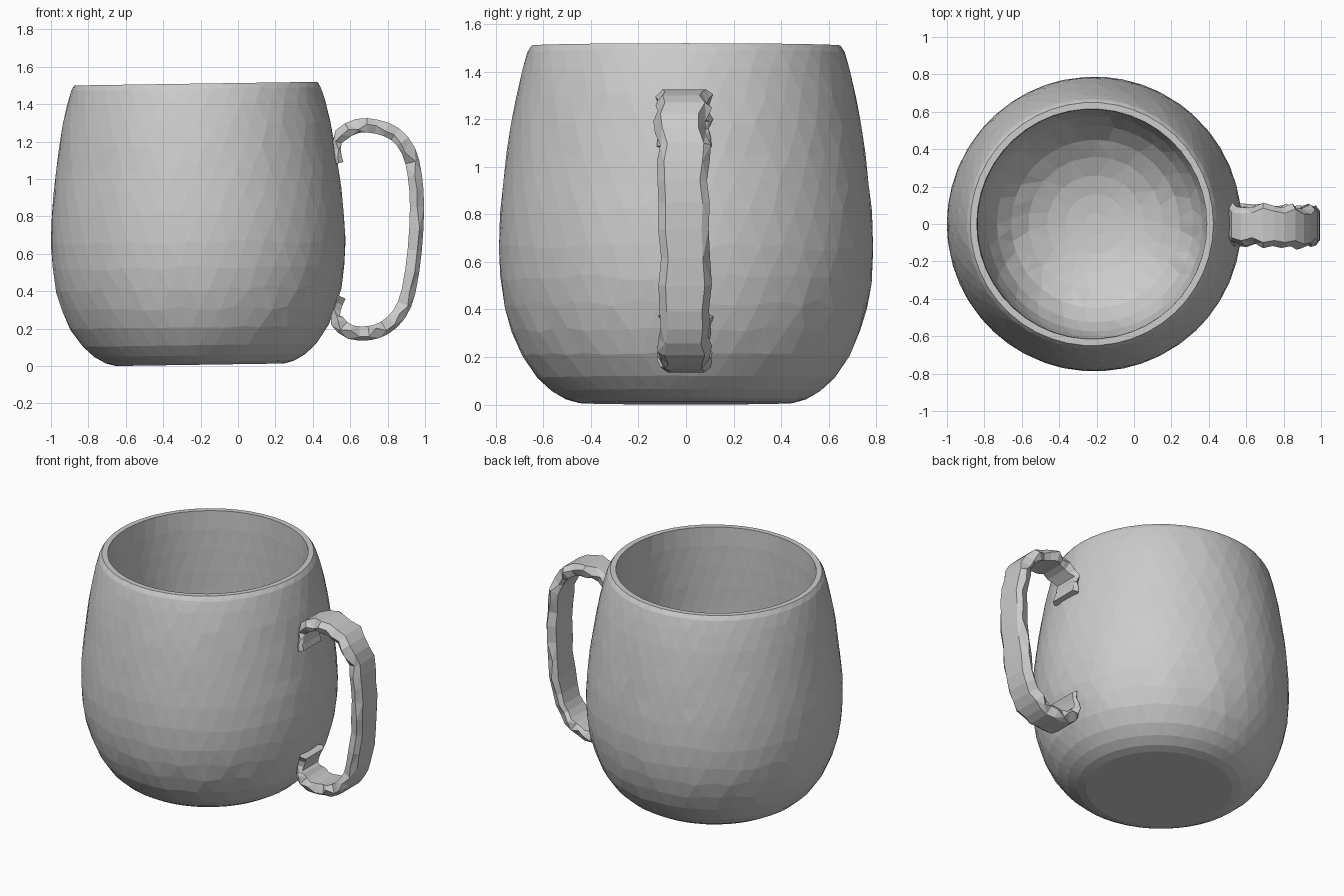
import bpy, bmesh, math, random
from mathutils import Vector

if "Cube" in bpy.data.objects:
    bpy.data.objects.remove(bpy.data.objects["Cube"])

random.seed(4)
SEGS = 46


def finish(bm, name):
    bmesh.ops.triangulate(bm, faces=[f for f in bm.faces if len(f.verts) == 4])
    bmesh.ops.recalc_face_normals(bm, faces=bm.faces)
    me = bpy.data.meshes.new(name)
    bm.to_mesh(me)
    bm.free()
    ob = bpy.data.objects.new(name, me)
    bpy.context.collection.objects.link(ob)
    return ob


def smooth_profile(pts, sub):
    """Catmull-Rom resampling of a short point list."""
    p = [Vector(q) for q in pts]
    p = [2 * p[0] - p[1]] + p + [2 * p[-1] - p[-2]]
    out = []
    for i in range(1, len(p) - 2):
        a, b, c, d = p[i - 1:i + 3]
        for k in range(sub):
            t = k / sub
            out.append(0.5 * (2 * b + (c - a) * t + (2 * a - 5 * b + 4 * c - d) * t * t
                              + (3 * b - a - 3 * c + d) * t ** 3))
    return out + [p[-2]]


# mug body: outer wall, thin rim, near-vertical inside ending in a bowl, as (radius, height)
outer = [(0.45, 0), (0.505, 0.015), (0.565, 0.05), (0.625, 0.105), (0.69, 0.2), (0.733, 0.3),
         (0.763, 0.41), (0.781, 0.52), (0.788, 0.65), (0.782, 0.8), (0.77, 0.92),
         (0.755, 1.04), (0.738, 1.16), (0.717, 1.28), (0.69, 1.4), (0.668, 1.475),
         (0.65, 1.503)]
inner = [(0.615, 1.503), (0.613, 1.38), (0.615, 1.24), (0.618, 1.1), (0.622, 0.96),
         (0.622, 0.82), (0.617, 0.68), (0.603, 0.55), (0.575, 0.43), (0.525, 0.325),
         (0.45, 0.235), (0.36, 0.17), (0.26, 0.125), (0.16, 0.1), (0.06, 0.09)]
profile = outer + inner
rim = len(outer)
fixed = {0, rim - 1, rim}
bm = bmesh.new()
rings = []
for j, (r, z) in enumerate(profile):
    n = SEGS if r > 0.4 else SEGS // 2
    wob = 0 if j in fixed else 1
    shift = 0.5 * (j % 2) if wob else 0
    ring = []
    for i in range(n):
        a = 2 * math.pi * (i + shift + wob * random.uniform(-0.12, 0.12)) / n
        h = z + wob * random.uniform(-0.05, 0.05) * min(max(z - 0.1, 0), 0.3, 1.51 - z)
        ring.append(bm.verts.new((r * math.cos(a), r * math.sin(a), h)))
    rings.append(ring)
for A, B in zip(rings, rings[1:]):
    n, m = len(A), len(B)
    if n == m:
        for i in range(n):
            bm.faces.new((A[i], A[(i + 1) % n], B[(i + 1) % n], B[i]))
    else:                                   # ring with half as many points
        for i in range(m):
            a0, a1, a2 = A[2 * i], A[2 * i + 1], A[(2 * i + 2) % n]
            b0, b1 = B[i], B[(i + 1) % m]
            bm.faces.new((a0, a1, b0))
            bm.faces.new((a1, b1, b0))
            bm.faces.new((a1, a2, b1))
bm.faces.new(rings[0])
bm.faces.new(rings[-1])
body = finish(bm, "mug_body")
body.location = (-0.203, 0, 0.007)
body.rotation_euler = (0, -0.015, 0)

# handle: flat band swept along a path whose ends curl against the wall
path = [(0.54, 1.085), (0.525, 1.16), (0.55, 1.235), (0.64, 1.284), (0.74, 1.28),
        (0.84, 1.24), (0.912, 1.15), (0.945, 1.02), (0.957, 0.85), (0.945, 0.62),
        (0.912, 0.40), (0.862, 0.278), (0.785, 0.205), (0.70, 0.176), (0.60, 0.182),
        (0.53, 0.24), (0.525, 0.30), (0.553, 0.37)]
pts = smooth_profile(path, 2)
bm = bmesh.new()
rings = []
for i, p in enumerate(pts):
    t = (pts[min(i + 1, len(pts) - 1)] - pts[max(i - 1, 0)]).normalized()
    nrm = Vector((-t.y, t.x))               # points to the outside of the loop
    f = i / (len(pts) - 1)
    th = 0.024 if f < 0.1 or f > 0.9 else 0.038
    left = -0.108 + random.uniform(-0.015, 0.015)
    right = 0.102 + random.uniform(-0.02, 0.015)
    if 0.18 < f < 0.36:
        left -= 0.02
    section = [(left + 0.03, th), (right - 0.03, th), (right, random.uniform(-0.6, 0.6) * th),
               (right - 0.02, -th), (left + 0.02, -th), (left, random.uniform(-0.6, 0.6) * th)]
    rings.append([bm.verts.new((p.x + nrm.x * o, y, p.y + nrm.y * o)) for y, o in section])
for A, B in zip(rings, rings[1:]):
    for i in range(6):
        k = (i + 1) % 6
        bm.faces.new((A[i], A[k], B[k], B[i]))
bm.faces.new(rings[0])
bm.faces.new(rings[-1])
finish(bm, "handle")
